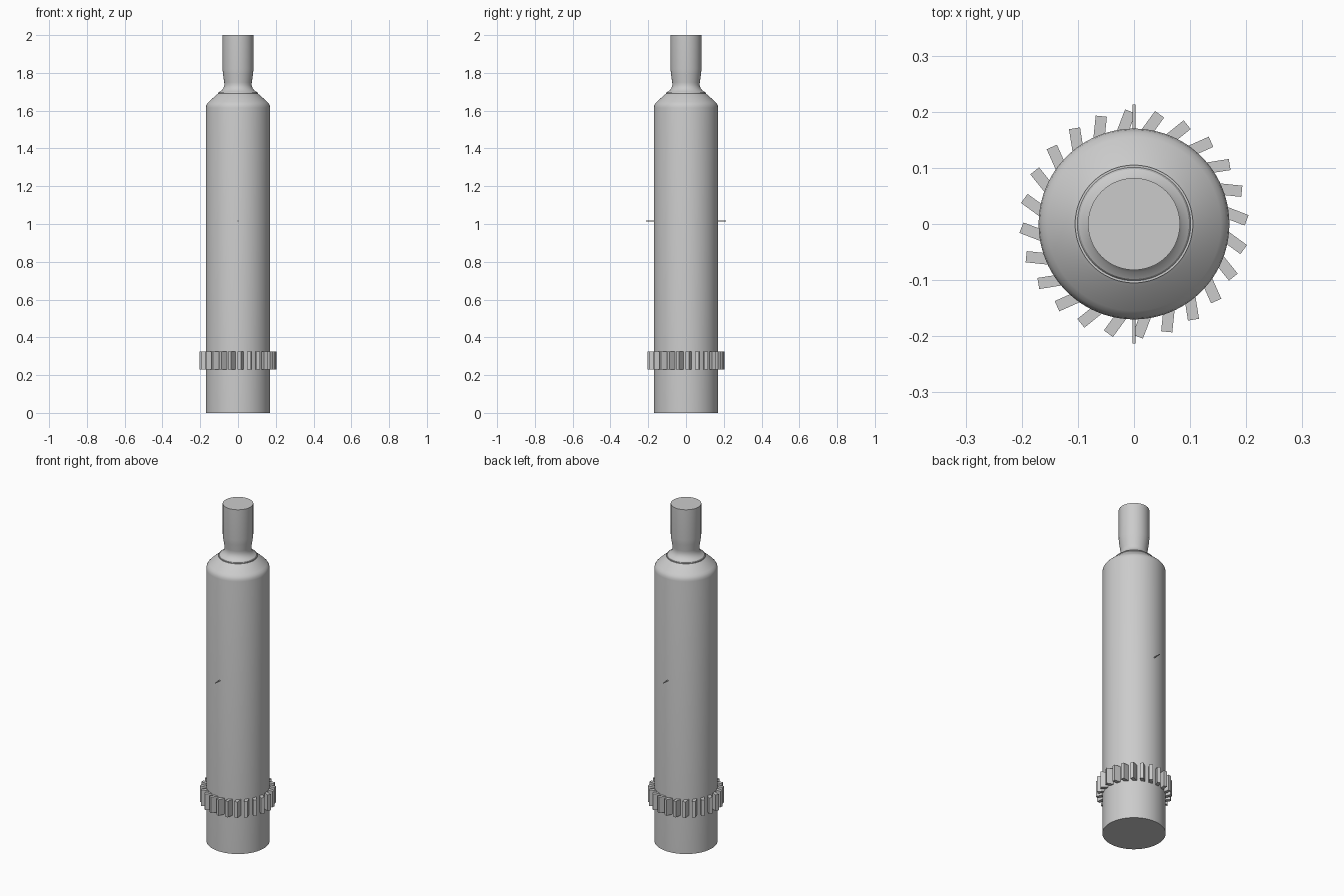
import bpy, bmesh, math
from mathutils import Matrix

cube = bpy.data.objects.get("Cube")
if cube:
    bpy.data.objects.remove(cube, do_unlink=True)

grey = bpy.data.materials.new("plain grey")
grey.use_nodes = True
grey.diffuse_color = (0.6, 0.6, 0.6, 1)
grey.node_tree.nodes["Principled BSDF"].inputs["Base Color"].default_value = (0.6, 0.6, 0.6, 1)


def finish(name, bm, smooth=True):
    """Turn a bmesh into a named, shaded object."""
    bmesh.ops.recalc_face_normals(bm, faces=bm.faces)
    mesh = bpy.data.meshes.new(name)
    bm.to_mesh(mesh)
    bm.free()
    mesh.materials.append(grey)
    obj = bpy.data.objects.new(name, mesh)
    bpy.context.collection.objects.link(obj)
    if smooth:
        bpy.ops.object.select_all(action='DESELECT')
        obj.select_set(True)
        bpy.context.view_layer.objects.active = obj
        bpy.ops.object.shade_smooth_by_angle(angle=math.radians(25))
    return obj


def lathe(name, profile, steps=96):
    """Revolve (radius, height) points around z."""
    bm = bmesh.new()
    verts = [bm.verts.new((r, 0, z)) for r, z in profile]
    edges = [bm.edges.new(pair) for pair in zip(verts, verts[1:])]
    bmesh.ops.spin(bm, geom=verts + edges, axis=(0, 0, 1), cent=(0, 0, 0),
                   angle=math.tau, steps=steps)
    bmesh.ops.remove_doubles(bm, verts=bm.verts, dist=0.0001)
    return finish(name, bm)


# Main barrel with a softly rounded shoulder
lathe("barrel", [(0, 0), (0.17, 0), (0.17, 1.615), (0.168, 1.628), (0.163, 1.638),
                 (0.155, 1.647), (0.112, 1.685), (0.105, 1.69), (0.105, 1.695), (0, 1.695)])

# Collar and flared neck
lathe("neck", [(0, 1.69), (0.104, 1.69), (0.098, 1.7), (0.086, 1.708), (0.077, 1.72),
               (0.072, 1.735), (0.073, 1.75), (0.079, 1.79), (0.082, 1.82),
               (0.082, 2.0), (0, 2.0)])

# Ring of slanted fins near the foot
FINS = 24
bm = bmesh.new()
for i in range(FINS):
    angle = math.radians(5) + i * math.tau / FINS
    place = (Matrix.Rotation(angle, 4, 'Z') @ Matrix.Translation((0.178, 0, 0.277))
             @ Matrix.Rotation(math.radians(-26), 4, 'Z')
             @ Matrix.Diagonal((0.05, 0.02, 0.095, 1)))
    bmesh.ops.create_cube(bm, size=1, matrix=place)
finish("fin_ring", bm, smooth=False)

# Thin cross pin through the barrel
bm = bmesh.new()
bmesh.ops.create_cone(bm, cap_ends=True, segments=12, radius1=0.003, radius2=0.003,
                      depth=0.426, matrix=Matrix.Translation((0, 0, 1.015))
                      @ Matrix.Rotation(math.pi / 2, 4, 'X'))
finish("cross_pin", bm)
